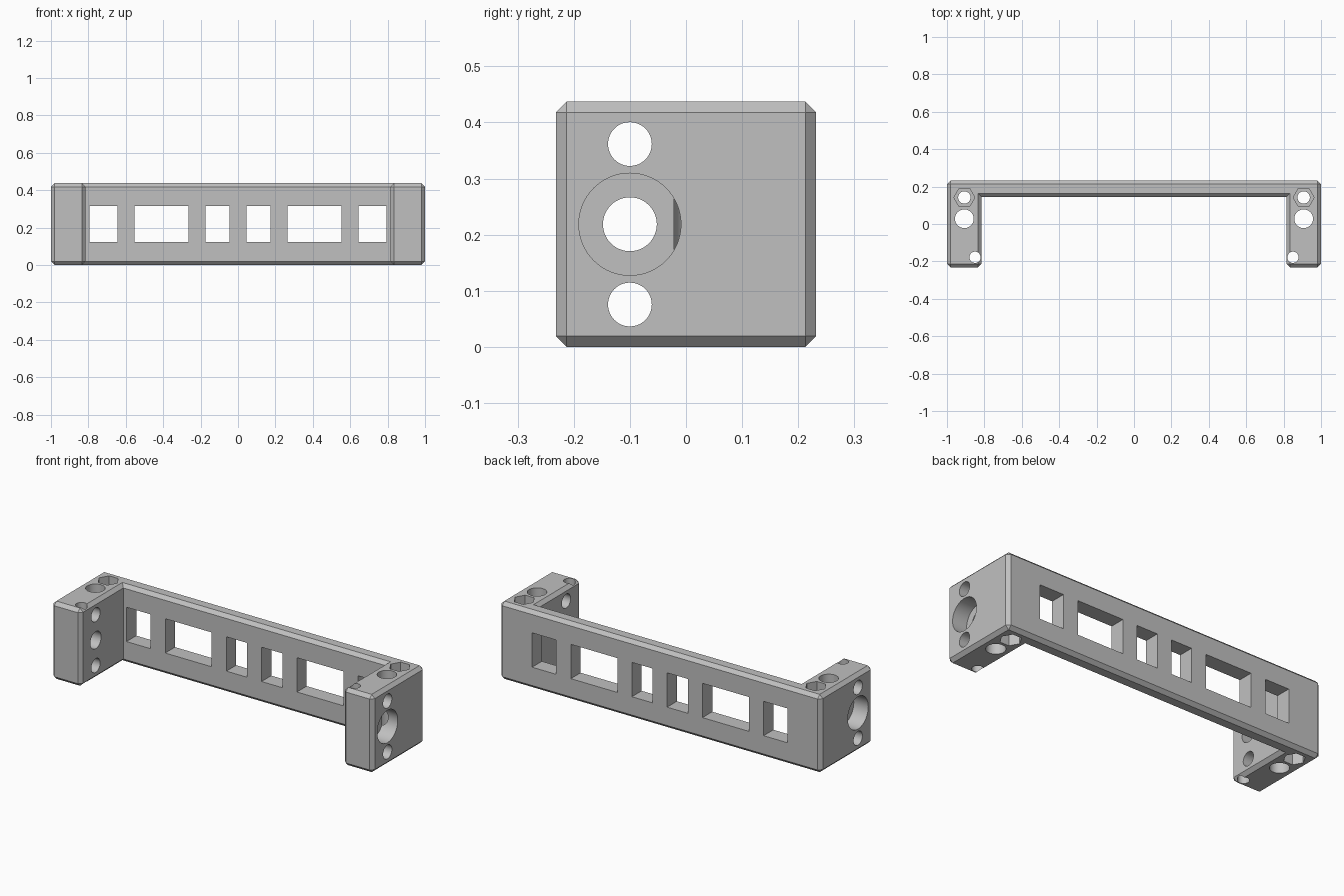
import bpy, bmesh, math
from mathutils import Matrix

cube = bpy.data.objects.get("Cube")
if cube:
    bpy.data.objects.remove(cube, do_unlink=True)

HEIGHT = 0.437
MID = HEIGHT / 2
HALF_DEPTH = 0.232
LEG_INNER = 0.815
PLATE_FRONT = 0.145
CHAMFER = 0.019

grey = bpy.data.materials.new("light grey plastic")
grey.use_nodes = True
colour = (0.53, 0.53, 0.53, 1)
grey.diffuse_color = colour
grey.node_tree.nodes["Principled BSDF"].inputs["Base Color"].default_value = colour


def make_object(name, bm):
    mesh = bpy.data.meshes.new(name)
    bmesh.ops.recalc_face_normals(bm, faces=bm.faces)
    bm.to_mesh(mesh)
    bm.free()
    obj = bpy.data.objects.new(name, mesh)
    mesh.materials.append(grey)
    bpy.context.collection.objects.link(obj)
    return obj


# U-shaped bracket body with every outer edge chamfered
half = [(1, HALF_DEPTH), (1, -HALF_DEPTH), (LEG_INNER, -HALF_DEPTH), (LEG_INNER, PLATE_FRONT)]
outline = half + [(-x, y) for x, y in reversed(half)]
bm = bmesh.new()
base = bm.faces.new([bm.verts.new((x, y, 0)) for x, y in outline])
top = bmesh.ops.extrude_face_region(bm, geom=[base])["geom"]
bmesh.ops.translate(bm, vec=(0, 0, HEIGHT), verts=[v for v in top if isinstance(v, bmesh.types.BMVert)])
bmesh.ops.recalc_face_normals(bm, faces=bm.faces)
outer = [e for e in bm.edges if e.is_convex]
bmesh.ops.bevel(bm, geom=outer, offset=CHAMFER, offset_type='OFFSET',
                segments=1, affect='EDGES', profile=0.5)
bracket = make_object("bracket_body", bm)


def cut(bm):
    cutter = make_object("cutter", bm)
    cutter.hide_render = True
    bpy.context.view_layer.objects.active = bracket
    mod = bracket.modifiers.new("cut", 'BOOLEAN')
    mod.operation = 'DIFFERENCE'
    mod.solver = 'EXACT'
    mod.object = cutter
    bpy.ops.object.modifier_apply(modifier=mod.name)
    bpy.data.objects.remove(cutter, do_unlink=True)


def cut_hole(centre, radius, length, axis='Z', sides=48):
    turn = Matrix.Rotation(math.pi / 2, 4, 'Y') if axis == 'X' else Matrix.Identity(4)
    bm = bmesh.new()
    bmesh.ops.create_cone(bm, cap_ends=True, segments=sides, radius1=radius, radius2=radius,
                          depth=length, matrix=Matrix.Translation(centre) @ turn)
    cut(bm)


def cut_box(centre, size):
    bm = bmesh.new()
    bmesh.ops.create_cube(bm, size=1, matrix=Matrix.Translation(centre) @ Matrix.Diagonal((*size, 1)))
    cut(bm)


for side in (-1, 1):
    # Windows through the back plate
    for x0, x1 in ((0.045, 0.174), (0.265, 0.554), (0.645, 0.795)):
        cut_box((side * (x0 + x1) / 2, 0.19, MID), (x1 - x0, 0.3, 0.193))

    # Sideways holes through the leg, the middle one counterbored
    for z, radius in ((MID - 0.143, 0.039), (MID, 0.048), (MID + 0.143, 0.039)):
        cut_hole((side * 0.9, -0.1, z), radius, 0.4, 'X')
    cut_hole((side * 1.01, -0.1, MID), 0.091, 0.2, 'X', 64)

    # Upright holes through the leg
    for x, y, radius in ((0.907, 0.028, 0.05), (0.85, -0.178, 0.03), (0.907, 0.142, 0.033)):
        cut_hole((side * x, y, MID), radius, 0.6)

    # Hexagonal nut pockets, top and bottom
    for z in (0, HEIGHT):
        bm = bmesh.new()
        spin = Matrix.Translation((side * 0.907, 0.142, z)) @ Matrix.Rotation(math.pi / 2, 4, 'Z')
        bmesh.ops.create_cone(bm, cap_ends=True, segments=6, radius1=0.056, radius2=0.056,
                              depth=0.12, matrix=spin)
        cut(bm)

# Round the hole walls, keep the edges crisp
bpy.ops.object.select_all(action='DESELECT')
bracket.select_set(True)
bpy.context.view_layer.objects.active = bracket
bpy.ops.object.shade_smooth_by_angle(angle=math.radians(25))
